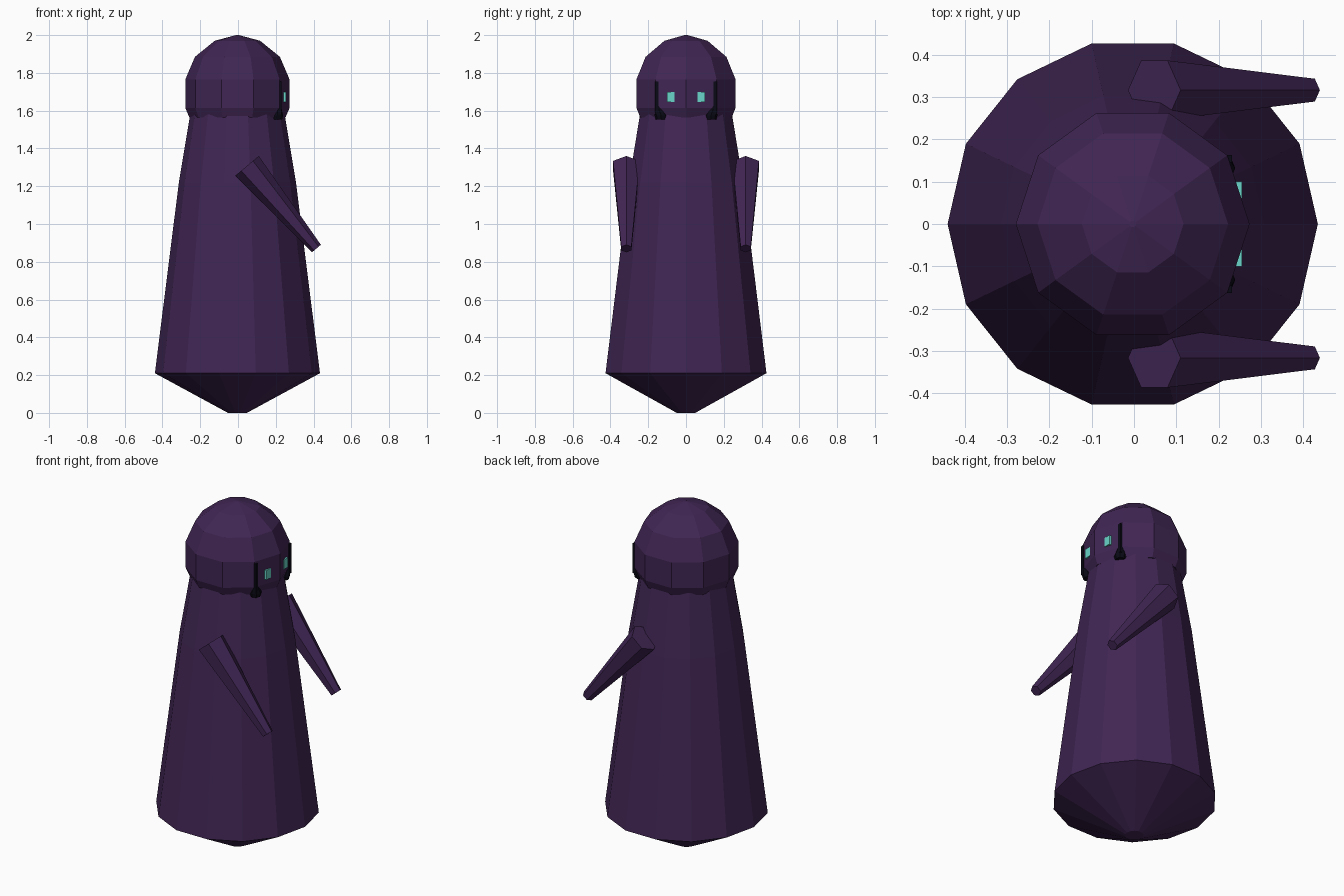
import bpy, bmesh, math
from mathutils import Vector

cube = bpy.data.objects.get("Cube")
if cube:
    bpy.data.objects.remove(cube, do_unlink=True)


def material(name, color):
    m = bpy.data.materials.new(name)
    m.use_nodes = True
    m.diffuse_color = (*color, 1)
    m.node_tree.nodes["Principled BSDF"].inputs["Base Color"].default_value = (*color, 1)
    return m


purple = material("dark purple", (0.052, 0.019, 0.088))
black = material("near black", (0.003, 0.003, 0.008))
teal = material("teal", (0.14, 0.66, 0.58))


def finish(name, bm, mat):
    bmesh.ops.recalc_face_normals(bm, faces=bm.faces[:])
    mesh = bpy.data.meshes.new(name)
    bm.to_mesh(mesh)
    bm.free()
    mesh.materials.append(mat)
    obj = bpy.data.objects.new(name, mesh)
    bpy.context.collection.objects.link(obj)
    return obj


def loft(name, rings, sides, mat, u=Vector((1, 0, 0)), v=Vector((0, 1, 0))):
    """Skin flat-shaded polygon rings given as (centre, radius)."""
    bm = bmesh.new()
    loops = []
    for centre, r in rings:
        angles = [math.tau * i / sides for i in range(sides)]
        loops.append([bm.verts.new(Vector(centre) + r * (math.cos(a) * u + math.sin(a) * v))
                      for a in angles])
    for a, b in zip(loops, loops[1:]):
        for i in range(sides):
            j = (i + 1) % sides
            bm.faces.new((a[i], a[j], b[j], b[i]))
    bm.faces.new(loops[0])
    bm.faces.new(loops[-1])
    bmesh.ops.remove_doubles(bm, verts=bm.verts[:], dist=0.0001)
    return finish(name, bm, mat)


def box(name, low, high, mat):
    bm = bmesh.new()
    bmesh.ops.create_cube(bm, size=1)
    for vert in bm.verts:
        vert.co = [h if c > 0 else l for c, l, h in zip(vert.co, low, high)]
    return finish(name, bm, mat)


def upright(profile):
    return [((-0.003, 0, z), r) for r, z in profile]


# Tapered robe with a conical underside
loft("robe", upright([(0.05, 0), (0.437, 0.21), (0.31, 1.22), (0.25, 1.58)]), 14, purple)

# Domed hood with a straight band
loft("hood", upright([(0.255, 1.565), (0.276, 1.615), (0.276, 1.765),
                      (0.225, 1.885), (0.12, 1.97), (0.008, 2.0)]), 10, purple)

for side, s in (("left", 1), ("right", -1)):
    # Sleeve reaching forward and down
    start, end = Vector((0.048, s * 0.316, 1.308)), Vector((0.415, s * 0.316, 0.87))
    axis = (end - start).normalized()
    across = Vector((0, 1, 0))
    loft(side + "_sleeve", [(start, 0.081), (end, 0.031)], 6, purple,
         across.cross(axis), across)
    # Eye plate
    y = sorted((s * 0.06, s * 0.10))
    box(side + "_eye", (0.235, y[0], 1.645), (0.255, y[1], 1.70), teal)
    # Face edging strip with a flared foot
    y = sorted((s * 0.145, s * 0.163))
    box(side + "_face_edging", (0.21, y[0], 1.58), (0.231, y[1], 1.755), black)
    loft(side + "_edging_foot", [((0.205, s * 0.132, 1.552), 0.028),
                                 ((0.205, s * 0.132, 1.575), 0.034),
                                 ((0.215, s * 0.15, 1.625), 0.012)], 8, black)
